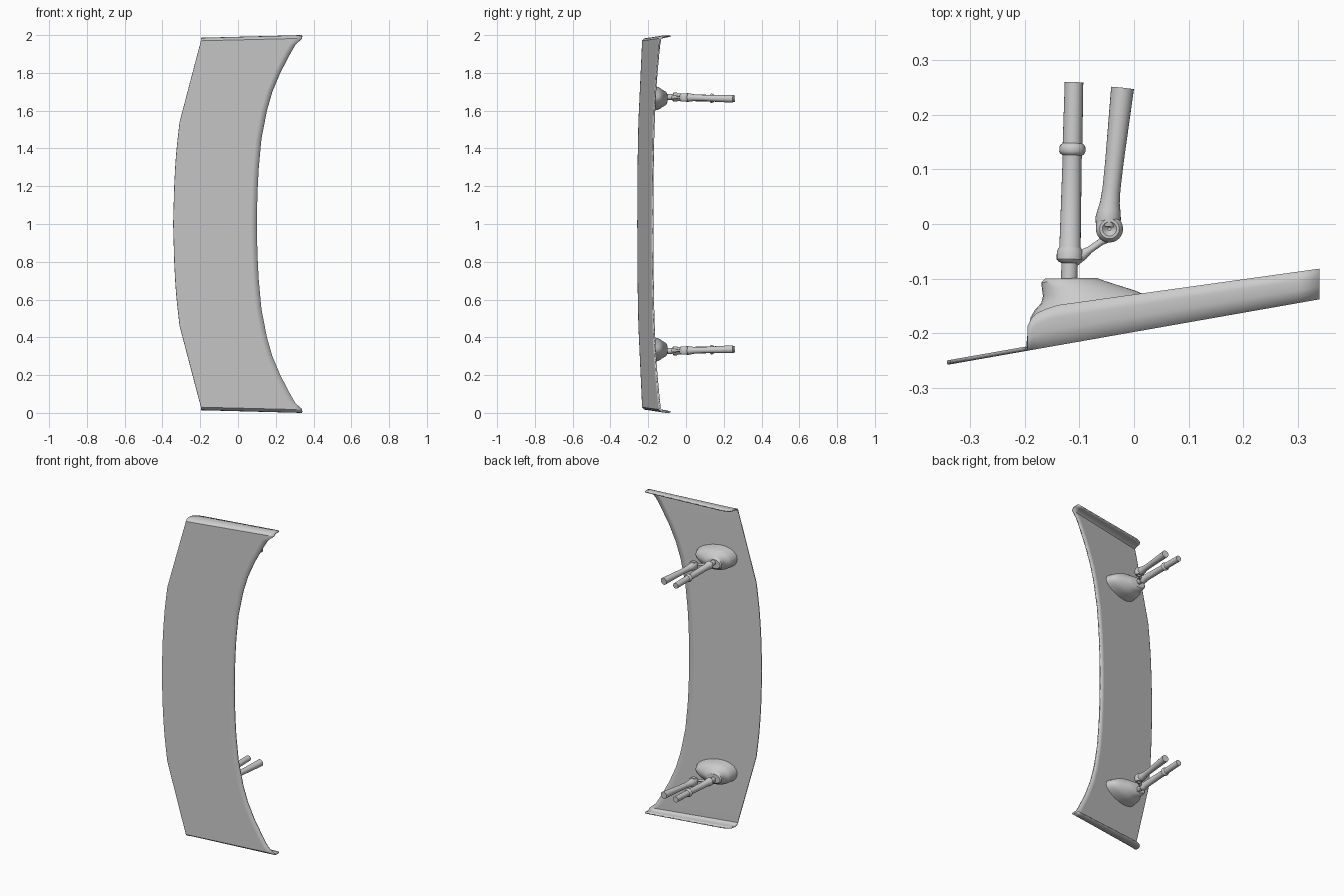
import bpy, bmesh, math
from mathutils import Vector

if "Cube" in bpy.data.objects:
    bpy.data.objects.remove(bpy.data.objects["Cube"])


def make(name, verts, faces, angle=35):
    me = bpy.data.meshes.new(name)
    me.from_pydata([tuple(v) for v in verts], [], faces)
    bm = bmesh.new()
    bm.from_mesh(me)
    if name != "curved_panel":
        bmesh.ops.recalc_face_normals(bm, faces=bm.faces)
    bm.to_mesh(me)
    bm.free()
    ob = bpy.data.objects.new(name, me)
    bpy.context.collection.objects.link(ob)
    bpy.ops.object.select_all(action='DESELECT')
    ob.select_set(True)
    bpy.context.view_layer.objects.active = ob
    bpy.ops.object.shade_smooth_by_angle(angle=math.radians(angle))
    return ob


def loft(name, rings):
    n = len(rings[0])
    verts = [p for r in rings for p in r]
    faces = [(a * n + i, a * n + (i + 1) % n, (a + 1) * n + (i + 1) % n, (a + 1) * n + i)
             for a in range(len(rings) - 1) for i in range(n)]
    faces += [tuple(range(n)), tuple(range((len(rings) - 1) * n, len(rings) * n))]
    return make(name, verts, faces)


def turned(name, start, end, profile, n=24):
    """Turned part along start-end; profile is (distance, radius)."""
    start, end = Vector(start), Vector(end)
    d = (end - start).normalized()
    a = d.orthogonal().normalized()
    b = d.cross(a)
    ang = [2 * math.pi * i / n for i in range(n)]
    return loft(name, [[start + d * t + (a * math.cos(q) + b * math.sin(q)) * r for q in ang]
                       for t, r in profile])


def interp(table, h):
    for (h0, x0), (h1, x1) in zip(table, table[1:]):
        if h <= h1:
            return x0 + (x1 - x0) * (h - h0) / (h1 - h0)
    return table[-1][1]


def front_y(x):
    return -0.198 + 0.176 * x


# curved panel with rolled end lips, heights measured from the middle
LEFT = [(0, -.342), (.25, -.335), (.4, -.324), (.54, -.308), (.97, -.195)]
RIGHT = [(0, .10), (.15, .102), (.3, .11), (.45, .124), (.6, .153), (.7, .182),
         (.8, .224), (.9, .28), (.95, .312), (.985, .34)]
LIP = [(.06, .974), (.2, .981), (.4, .985), (.7, .986), (1, .985)]
US = [0, .012, .03, .06, .1, .17, .25, .35, .45, .55, .65, .75, .85, .93, 1]
CORNER = [(0, .62), (.012, .78), (.03, .89), (.06, .95), (.1, 1), (1, .76)]
H = [0, .1, .2, .3, .38, .45, .54, .6, .65, .7, .75, .8, .85, .9, .94, .97]
half = [(0, h) for h in H] + LIP
rows = [(d, h, -1) for d, h in reversed(half[1:])] + [(d, h, 1) for d, h in half]
verts = []
for d, h, s in rows:
    hh = min(h, .97)
    xl = interp(LEFT, hh)
    xr = interp(RIGHT, hh if hh < .97 else .985)
    for u in US:
        x = xl + (xr - xl) * u
        y = front_y(x) + d * .074 * interp(CORNER, u)
        z = h + .014 * u * max(0, (h - .8) / .185)
        verts.append((x, y, 1 + s * z))
n = len(US)
faces = [(r * n + i, r * n + i + 1, (r + 1) * n + i + 1, (r + 1) * n + i)
         for r in range(len(rows) - 1) for i in range(n - 1)]
panel = make("curved_panel", verts, faces)
sol = panel.modifiers.new("thickness", 'SOLIDIFY')
sol.thickness, sol.offset = .008, -1

# boss sections: x min, x max, y at left, y at right, half height
BOSS = [(-.195, .055, -.226, -.186, .072), (-.19, .045, -.172, -.165, .068),
        (-.182, .035, -.158, -.143, .064), (-.17, .018, -.145, -.129, .058),
        (-.167, .002, -.132, -.122, .050), (-.169, -.03, -.117, -.112, .042),
        (-.17, -.055, -.107, -.104, .036), (-.163, -.068, -.100, -.099, .028)]

for s, side in ((1, "upper"), (-1, "lower")):
    def P(x, y, h):
        return (x, y, 1 + s * h)

    # teardrop boss on the back of the panel
    rings = []
    for x0, x1, ya, yb, hz in BOSS:
        ring = []
        for i in range(32):
            q = 2 * math.pi * i / 32
            u = .5 + .5 * math.cos(q)
            taper = 1.12 - .35 * u
            ring.append(P(x0 + (x1 - x0) * u, ya + (yb - ya) * u,
                          .665 + hz * taper * math.sin(q)))
        rings.append(ring)
    loft(side + "_mount_boss", rings)

    # straight rod with neck, lower collar and ring
    turned(side + "_main_rod", P(-.119, -.11, .673), P(-.11, .26, .662),
           [(0, .015), (.038, .015), (.041, .021), (.045, .024), (.06, .024), (.065, .021),
            (.068, .0195), (.23, .0175), (.236, .018), (.239, .022), (.243, .024),
            (.251, .024), (.255, .022), (.258, .018), (.37, .017)])

    # second rod, flaring into the eye joint
    turned(side + "_link_rod", P(-.049, -.005, .67), P(-.021, .25, .663),
           [(0, .021), (.015, .0235), (.03, .021), (.045, .018), (.07, .0165),
            (.12, .017), (.256, .021)])

    # dimpled eye joint
    turned(side + "_eye_joint", P(-.045, -.009, .648), P(-.045, -.009, .692),
           [(.01, .003), (.004, .009), (0, .013), (0, .018), (.005, .0225), (.013, .025),
            (.031, .025), (.039, .0225), (.044, .018), (.044, .013), (.04, .009), (.034, .003)])

    # thin pin joining the eye to the main rod collar
    turned(side + "_joint_pin", P(-.118, -.073, .671), P(-.045, -.022, .67),
           [(0, .012), (.03, .010), (.045, .0065), (.07, .0065), (.085, .010)], 16)
